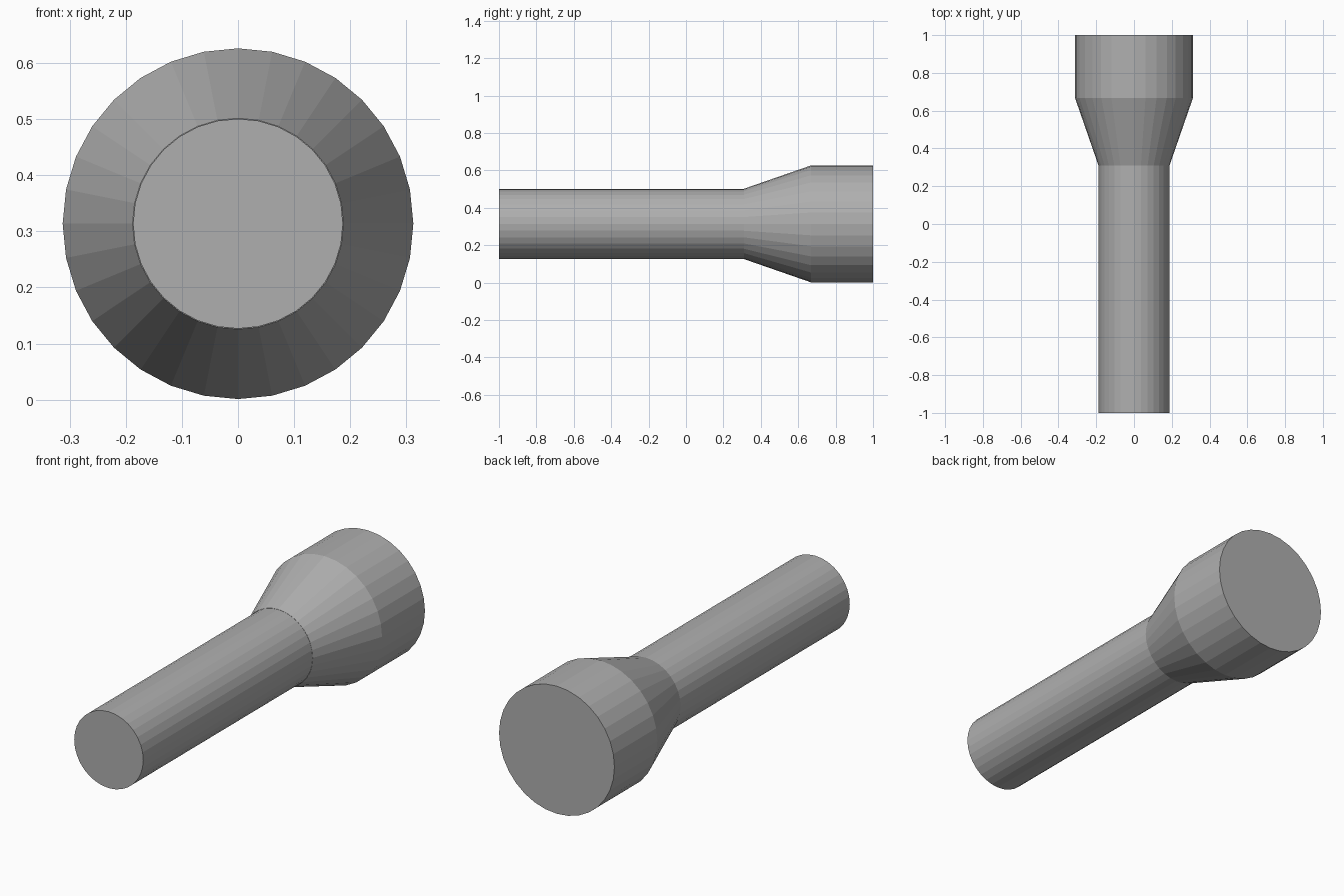
import bpy, bmesh
from math import sin, cos, tau

if "Cube" in bpy.data.objects:
    bpy.data.objects.remove(bpy.data.objects["Cube"])

SIDES = 32
AXIS_Z = 0.3135

# Dark grey casing
casing = bpy.data.materials.new("dark_grey")
casing.diffuse_color = (0.43, 0.43, 0.43, 1)
casing.use_nodes = True
casing.node_tree.nodes["Principled BSDF"].inputs["Base Color"].default_value = casing.diffuse_color


def lathe(name, profile):
    """Capped, flat-shaded solid turned around the y axis from (y, radius) pairs."""
    bm = bmesh.new()
    rings = [[bm.verts.new((r * sin(tau * i / SIDES), y, AXIS_Z + r * cos(tau * i / SIDES)))
              for i in range(SIDES)] for y, r in profile]
    for a, b in zip(rings, rings[1:]):
        for i in range(SIDES):
            j = (i + 1) % SIDES
            bm.faces.new((a[i], a[j], b[j], b[i]))
    bm.faces.new(rings[0])
    bm.faces.new(rings[-1])
    bmesh.ops.recalc_face_normals(bm, faces=bm.faces)
    mesh = bpy.data.meshes.new(name)
    bm.to_mesh(mesh)
    bm.free()
    mesh.materials.append(casing)
    obj = bpy.data.objects.new(name, mesh)
    bpy.context.collection.objects.link(obj)
    return obj


# Straight grip
lathe("handle", [(-1.0, 0.187), (0.312, 0.187)])
# Flared neck and lamp housing
lathe("lamp_head", [(0.31, 0.188), (0.668, 0.3125), (1.0, 0.3125)])
